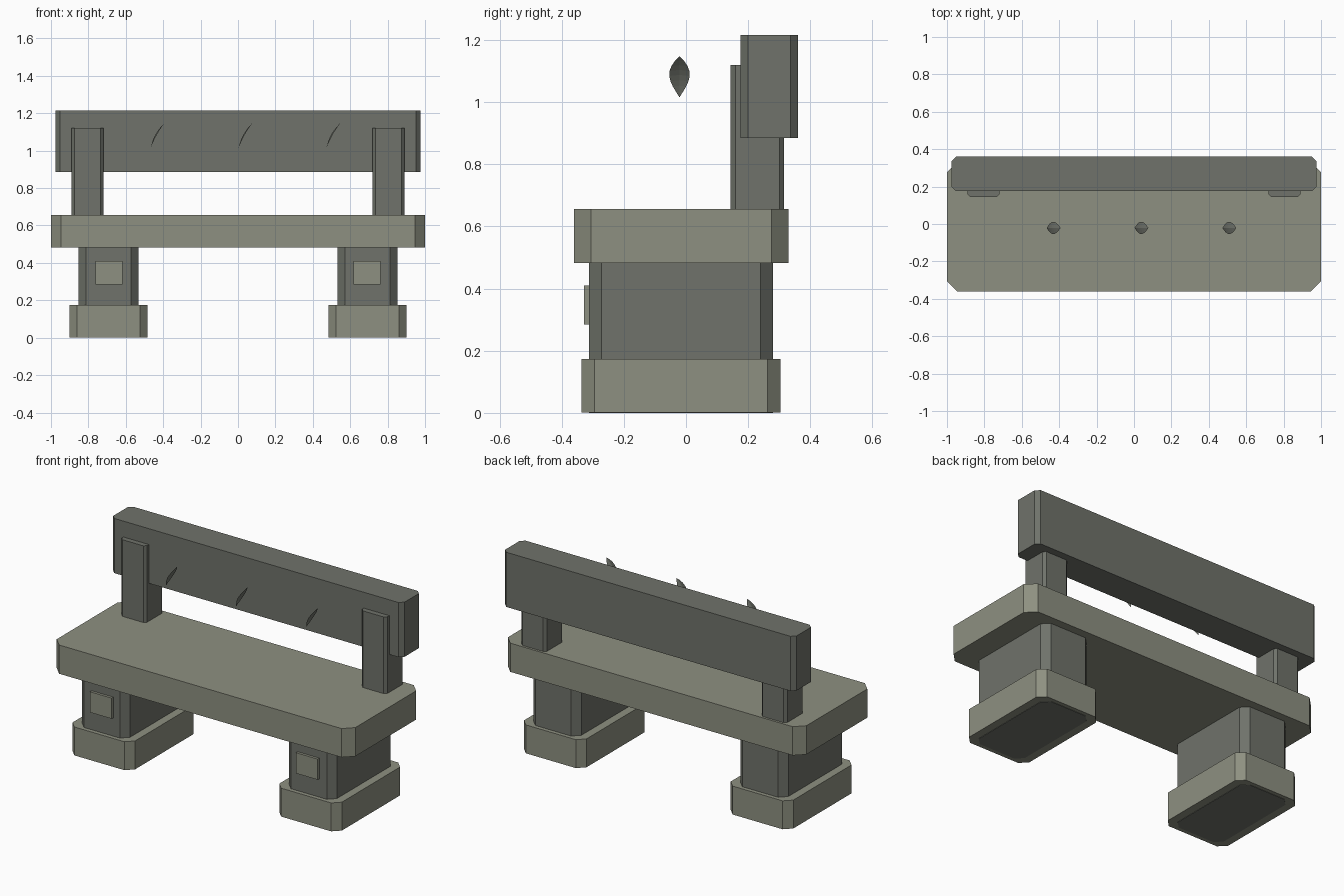
import bpy, bmesh, math

if "Cube" in bpy.data.objects:
    bpy.data.objects.remove(bpy.data.objects["Cube"])


def material(name, rgb):
    m = bpy.data.materials.new(name)
    m.diffuse_color = (*rgb, 1)
    m.use_nodes = True
    m.node_tree.nodes["Principled BSDF"].inputs["Base Color"].default_value = m.diffuse_color
    return m


LIGHT = material("light_stone", (0.27, 0.28, 0.22))
DARK = material("dark_stone", (0.16, 0.17, 0.145))


def finish(name, bm, mat):
    me = bpy.data.meshes.new(name)
    bm.to_mesh(me)
    bm.free()
    me.materials.append(mat)
    ob = bpy.data.objects.new(name, me)
    bpy.context.collection.objects.link(ob)
    return ob


def block(name, x, y, z, mat, cut=0.0):
    """Upright block with its four vertical corners cut off."""
    (x0, x1), (y0, y1), (z0, z1) = x, y, z
    if cut:
        pts = [(x0 + cut, y0), (x1 - cut, y0), (x1, y0 + cut), (x1, y1 - cut),
               (x1 - cut, y1), (x0 + cut, y1), (x0, y1 - cut), (x0, y0 + cut)]
    else:
        pts = [(x0, y0), (x1, y0), (x1, y1), (x0, y1)]
    bm = bmesh.new()
    face = bm.faces.new([bm.verts.new((px, py, z0)) for px, py in pts])
    ext = bmesh.ops.extrude_face_region(bm, geom=[face], use_keep_orig=True)
    top = [v for v in ext["geom"] if isinstance(v, bmesh.types.BMVert)]
    bmesh.ops.translate(bm, verts=top, vec=(0, 0, z1 - z0))
    bmesh.ops.recalc_face_normals(bm, faces=bm.faces)
    return finish(name, bm, mat)


# Seat slab and backrest
block("seat", (-1, 1), (-0.36, 0.33), (0.482, 0.656), LIGHT, 0.054)
block("backrest", (-0.976, 0.976), (0.176, 0.36), (0.885, 1.216), DARK, 0.024)

# Supports on both sides
for side, s in (("left", -1), ("right", 1)):
    def span(a, b):
        return tuple(sorted((s * a, s * b)))
    block(side + "_foot", span(0.483, 0.902), (-0.337, 0.304), (0.002, 0.174), LIGHT, 0.042)
    block(side + "_leg", span(0.533, 0.853), (-0.312, 0.28), (0, 0.482), DARK, 0.04)
    block(side + "_leg_plaque", span(0.617, 0.763), (-0.328, -0.29), (0.285, 0.41), LIGHT)
    block(side + "_back_post", span(0.72, 0.89), (0.144, 0.316), (0.655, 1.12), DARK, 0.015)


def leaf(name, cx):
    """Thin tilted leaf blade, folded gently along its midrib."""
    bm = bmesh.new()
    n = 8
    rows = []
    for i in range(n + 1):
        t = i / n
        half = 0.033 * math.sin(math.pi * t ** 1.12) ** 0.9 if 0 < i < n else 0
        bow = math.sin(math.pi * t)
        row = []
        for k in ((-1, 0, 1) if half else (0,)):
            lift = bow * (0.012 if k == 0 else 0.005)
            row.append(bm.verts.new((cx - 0.037 + 0.074 * t - 0.87 * lift,
                                     -0.021 + k * half,
                                     1.016 + 0.132 * t + 0.49 * lift)))
        rows.append(row)
    for a, b in zip(rows, rows[1:]):
        for k in range(2):
            if len(a) == 1:
                bm.faces.new((a[0], b[k + 1], b[k]))
            elif len(b) == 1:
                bm.faces.new((a[k], a[k + 1], b[0]))
            else:
                bm.faces.new((a[k], a[k + 1], b[k + 1], b[k]))
    bmesh.ops.recalc_face_normals(bm, faces=bm.faces)
    return finish(name, bm, DARK)


# Row of small leaves in front of the backrest
for i, cx in enumerate((-0.43, 0.04, 0.51)):
    leaf("leaf_%d" % (i + 1), cx)
